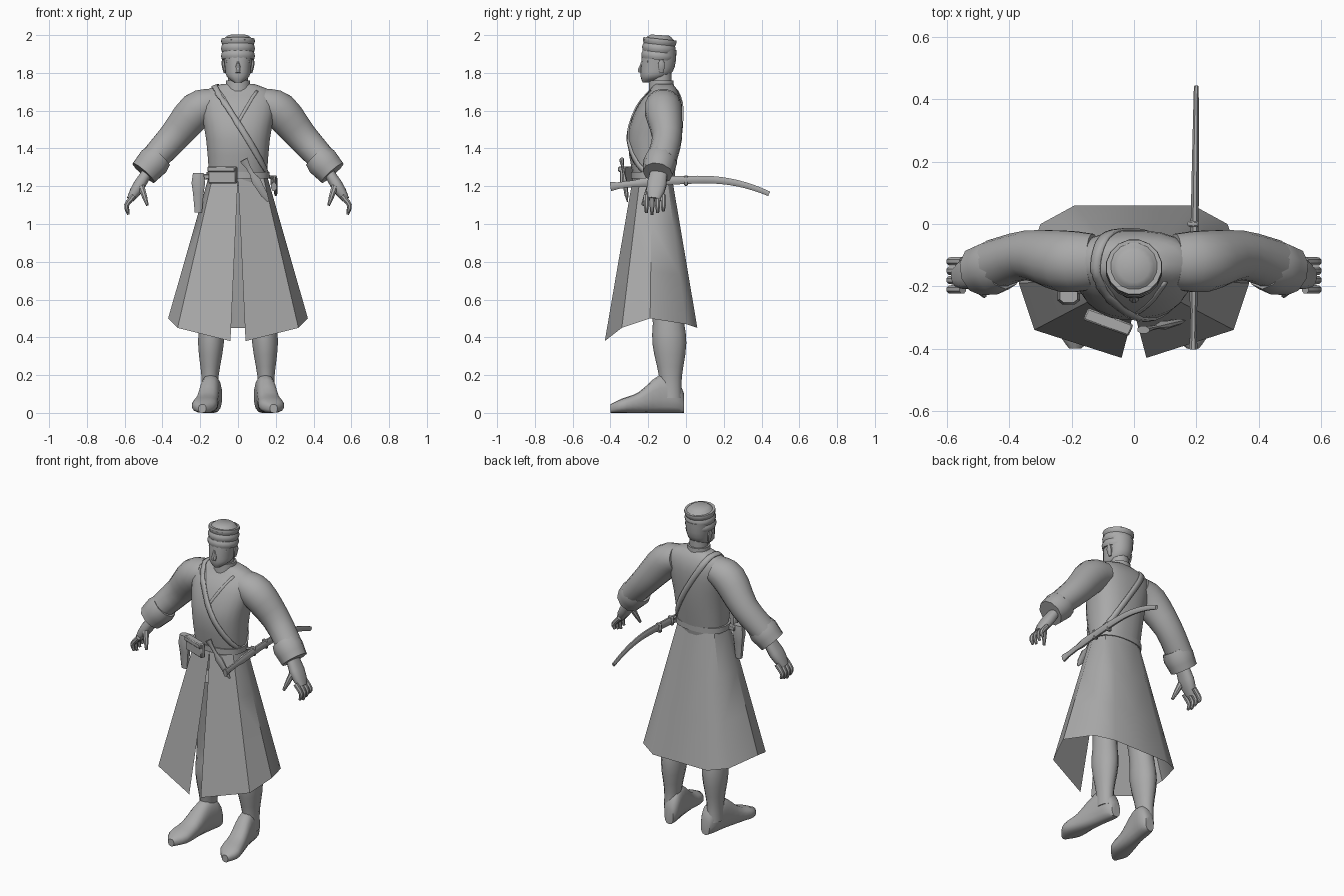
import bpy, bmesh, math
from mathutils import Vector, Matrix

cube = bpy.data.objects.get("Cube")
if cube:
    bpy.data.objects.remove(cube)

colour = (.4, .4, .4, 1)
grey = bpy.data.materials.new("plain_grey")
grey.use_nodes = True
grey.diffuse_color = colour
grey.node_tree.nodes["Principled BSDF"].inputs["Base Color"].default_value = colour

X, Y, Z = (Vector(axis) for axis in Matrix.Identity(3))
parts = []


def finish(name, bm, mirror=False, closed=True):
    """Turn a bmesh into a shaded part, optionally mirrored left to right."""
    if closed:
        bmesh.ops.recalc_face_normals(bm, faces=bm.faces)
    mesh = bpy.data.meshes.new(name)
    bm.to_mesh(mesh)
    bm.free()
    mesh.materials.append(grey)
    part = bpy.data.objects.new(name, mesh)
    bpy.context.collection.objects.link(part)
    if mirror:
        part.modifiers.new("mirror", 'MIRROR')
    parts.append(part)
    return part


def spline(keys, steps):
    """Pass a smooth curve through keys of any dimension."""
    keys = [Vector(key) for key in keys]
    padded = [keys[0], *keys, keys[-1]]
    result = []
    for a, b, c, d in zip(padded, padded[1:], padded[2:], padded[3:]):
        for step in range(steps):
            t = step / steps
            start, end = (c - a) / 2, (d - b) / 2
            ease = t * t * (3 - 2 * t)
            result.append(b.lerp(c, ease) + start * t * (1 - t) ** 2 - end * t * t * (1 - t))
    return result + [keys[-1]]


def loft(name, keys, sides=12, axis=None, ref=Y, power=1, mirror=False, steps=3):
    """Skin rounded sections given as x, y, z, half width and half depth."""
    rings = spline(keys, steps)
    centres = [ring.to_3d() if len(ring) == 3 else Vector(ring[:3]) for ring in rings]
    last = len(rings) - 1
    bm = bmesh.new()
    loops = []
    for i, (centre, ring) in enumerate(zip(centres, rings)):
        tangent = axis or centres[min(i + 1, last)] - centres[max(i - 1, 0)]
        u = ref.cross(tangent).normalized() * ring[3]
        v = tangent.cross(u).normalized() * ring[4]
        loop = []
        for side in range(sides):
            angle = math.tau * (side + .5) / sides
            c, s = (math.copysign(abs(f(angle)) ** power, f(angle)) for f in (math.cos, math.sin))
            loop.append(bm.verts.new(centre + u * c + v * s))
        loops.append(loop)
    for low, high in zip(loops, loops[1:]):
        for side in range(sides):
            bm.faces.new((low[side - 1], low[side], high[side], high[side - 1]))
    bm.faces.new(loops[0])
    bm.faces.new(loops[-1])
    return finish(name, bm, mirror)


def rod(name, start, end, widths, flat=1, **options):
    """Loft evenly spaced sections along a straight line."""
    start, end = Vector(start), Vector(end)
    keys = [(*start.lerp(end, i / (len(widths) - 1)), w, w * flat) for i, w in enumerate(widths)]
    return loft(name, keys, axis=(end - start).normalized(), steps=1, **options)


def box(name, centre, size, turn=0):
    bm = bmesh.new()
    bmesh.ops.create_cube(bm, size=1)
    bmesh.ops.scale(bm, vec=size, verts=bm.verts)
    bmesh.ops.bevel(bm, geom=bm.edges[:], offset=.005, segments=1, affect='EDGES')
    bmesh.ops.rotate(bm, verts=bm.verts, matrix=Matrix.Rotation(math.radians(turn), 3, 'Z'))
    bmesh.ops.translate(bm, vec=centre, verts=bm.verts)
    return finish(name, bm)


def ribbon(name, path, width, target, lift, mirror=False):
    """Wrap a flat band along a path on to the target."""
    bm = bmesh.new()
    rows = []
    middle = Vector((0, -.16, 1.5))
    for i, point in enumerate(path):
        along = path[min(i + 1, len(path) - 1)] - path[max(i - 1, 0)]
        side = along.cross(point - middle).normalized() * width / 2
        rows.append([bm.verts.new(point + side * k) for k in (-1, 0, 1)])
    for a, b in zip(rows, rows[1:]):
        for k in range(2):
            bm.faces.new((a[k], a[k + 1], b[k + 1], b[k]))
    band = finish(name, bm, mirror)
    wrap = band.modifiers.new("wrap", 'SHRINKWRAP')
    wrap.target = target
    wrap.wrap_mode = 'ABOVE_SURFACE'
    wrap.offset = lift
    band.modifiers.new("thickness", 'SOLIDIFY').thickness = .01


# Torso, collar and neck
torso = loft("torso", [
    (0, -.17, 1.2, .15, .1), (0, -.17, 1.45, .17, .14), (0, -.14, 1.62, .2, .12),
    (0, -.12, 1.7, .18, .08), (0, -.12, 1.74, .09, .05)], sides=24, axis=Z, power=.85)
rod("collar", (0, -.13, 1.68), (0, -.13, 1.76), [.07, .065], sides=16)
rod("neck", (0, -.13, 1.7), (0, -.13, 1.82), [.055, .055])
lapel_top, lapel_point = Vector((.1, -.18, 1.7)), Vector((0, -.3, 1.54))
ribbon("lapel_edge", [lapel_top.lerp(lapel_point, i / 8) for i in range(9)], .015, torso, .002, True)

# Head and face
loft("head", [
    (0, -.21, 1.75, .02, .02), (0, -.17, 1.78, .06, .07), (0, -.15, 1.83, .07, .09),
    (0, -.14, 1.92, .08, .09)], sides=18, axis=Z, power=.9)
rod("nose", (0, -.24, 1.8), (0, -.23, 1.86), [.014, .018, .011, .008], sides=8)
rod("brow", (0, -.23, 1.86), (.06, -.2, 1.86), [.005, .009, .005], sides=8, mirror=True)
rod("lips", (-.03, -.22, 1.79), (.03, -.22, 1.79), [.003, .008, .003], flat=2, sides=8)
rod("ear", (.07, -.13, 1.8), (.08, -.13, 1.87), [.006, .01, .012, .006], flat=1.7, sides=8, mirror=True)

# Wound hat: bulging bands below a raised crown
bands = [.085 + .006 * abs(math.sin(i * math.pi / 4)) for i in range(12)]
rod("hat", (0, -.15, 1.87), (0, -.138, 1.98), bands, sides=16)
rod("hat_crown", (0, -.14, 1.97), (0, -.138, 2), [.09, .075, .065, .05], sides=16)

# Sleeves and turned cuffs
loft("sleeve", [
    (.13, -.12, 1.64, .08, .09), (.22, -.12, 1.6, .1, .1), (.34, -.1, 1.46, .084, .08),
    (.45, -.13, 1.34, .074, .08)], sides=16, mirror=True)
rod("cuff", (.42, -.13, 1.36), (.5, -.15, 1.27), [.08, .09, .085, .08], sides=10, mirror=True)

# Hands: palm, four curled fingers and a thumb
rod("palm", (.47, -.14, 1.29), (.57, -.17, 1.13), [.03, .03, .033, .03, .02], flat=1.6, power=.8, mirror=True)
for finger in range(4):
    y = -.21 + .03 * finger
    tip = 1.05 + .01 * abs(finger - 1)
    loft("finger_%d" % (finger + 1), [(.55, y, 1.15, .015, .015), (.59, y, 1.1, .014, .014),
         (.58, y, tip, .008, .008)], sides=8, mirror=True)
rod("thumb", (.52, -.18, 1.22), (.48, -.23, 1.1), [.02, .018, .014, .008], sides=8, mirror=True)

# Coat skirt: hem corners drawn in to the waist, open at the front
hem = [(.04, -.43, .38), (.32, -.34, .45), (.37, -.19, .5), (.3, 0, .47), (.19, .06, .45), (0, .06, .45)]
bm = bmesh.new()
rows = []
for level in range(4):
    row = []
    for corner in map(Vector, hem):
        top = Vector((corner.x * .42, corner.y * .42 - .1, 1.25))
        if corner.x < .1:
            top.x = 0
        row.append(bm.verts.new(top.lerp(corner, level / 3)))
    rows.append(row)
for a, b in zip(rows, rows[1:]):
    for k in range(len(hem) - 1):
        bm.faces.new((a[k], b[k], b[k + 1], a[k + 1]))
finish("coat_skirt", bm, mirror=True, closed=False)

# Legs from ankle to hip
shape = [(.08, .045, .06), (.19, .046, .06), (.37, .07, .09), (.55, .065, .08), (1, .08, .09)]
loft("leg", [(.15 - .05 * z * z, -.08 - .06 * z * z, z, a, b) for z, a, b in shape],
     sides=14, axis=Z, mirror=True)

# Boots: flat below, turned outwards, lowering from ankle to toe
shape = [(-.01, .03, .1), (-.05, .05, .18), (-.14, .052, .2), (-.25, .06, .11), (-.34, .065, .075), (-.4, .02, .045)]
loft("boot", [(.125 - .16 * y, y, height / 2, width, height / 2) for y, width, height in shape],
     sides=14, axis=-Y, ref=Z, power=.8, mirror=True)

# Belt and shoulder strap
loft("belt", [(0, -.175, z, .167, .117) for z in (1.24, 1.275)], sides=24, power=.85, steps=1)
loop = []
for i in range(49):
    c, s = math.cos(i * math.tau / 48), math.sin(i * math.tau / 48)
    loop.append(Vector((.015 + .15 * c, -.165 - .145 * s, 1.51 - .25 * c)))
ribbon("shoulder_strap", loop, .032, torso, .008)

# Belt equipment
box("cartridge_box", (-.08, -.31, 1.26), (.155, .03, .09), -20)
box("cartridge_flap", (-.085, -.32, 1.29), (.155, .03, .03), -20)
rod("holster", (-.21, -.23, 1.06), (-.21, -.23, 1.27), [.02, .025, .03, .038, .03], flat=.8, sides=8, power=.7)
box("holster_hanger", (-.175, -.21, 1.25), (.05, .03, .03))
rod("dagger", (.03, -.34, 1.34), (.16, -.31, 1.12), [.024, .014, .013, .026, .022, .02, .006], flat=.55, sides=8)

# Curved sabre at the left hip, with a thick hilt and a tapering end
length = 20
keys = []
for i in range(length + 1):
    y = -.4 + .84 * i / length
    bend = .15 if y < .1 else .65
    width = .026 - .012 * (i / length) ** 2
    if i in (1, 2, 3):
        width = .019
    keys.append((.19 + .01 * i / length, y, 1.235 - bend * (y - .1) ** 2, width, width * .6))
loft("sabre", keys, sides=8, ref=X, steps=1)
for y in (-.12, 0):
    box("sabre_ring", (.19, y, 1.23), (.035, .02, .056))
rod("sabre_sling", (.14, -.17, 1.26), (.19, -.12, 1.24), [.01, .01], sides=6)

# Smooth shading that keeps hard edges
bpy.ops.object.select_all(action='DESELECT')
for part in parts:
    part.select_set(True)
bpy.context.view_layer.objects.active = torso
bpy.ops.object.shade_smooth_by_angle(angle=math.radians(40))
